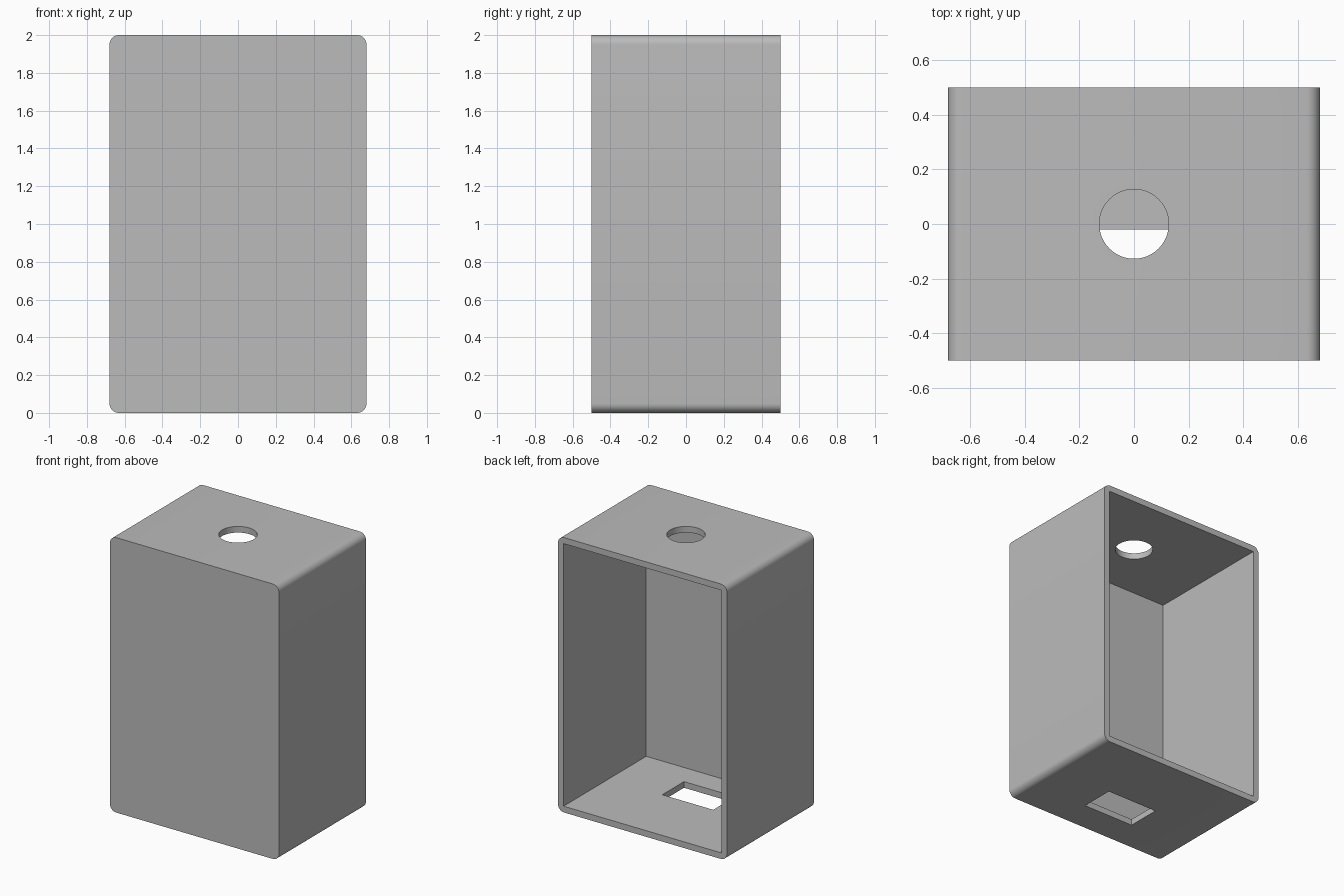
import bpy, bmesh
from mathutils import Matrix

old = bpy.data.objects.get("Cube")
if old:
    bpy.data.objects.remove(old, do_unlink=True)

W, D, H = 1.36, 1.0, 2.0      # outer size
WALL, FRONT, R = 0.045, 0.05, 0.05

grey = bpy.data.materials.new("plain grey")
grey.use_nodes = True
grey.diffuse_color = (0.5, 0.5, 0.5, 1)
grey.node_tree.nodes["Principled BSDF"].inputs["Base Color"].default_value = (0.5, 0.5, 0.5, 1)


def add_object(name, bm):
    mesh = bpy.data.meshes.new(name)
    bm.to_mesh(mesh)
    bm.free()
    mesh.materials.append(grey)
    obj = bpy.data.objects.new(name, mesh)
    bpy.context.collection.objects.link(obj)
    return obj


def box(lo, hi):
    bm = bmesh.new()
    size = [b - a for a, b in zip(lo, hi)]
    mid = [(a + b) / 2 for a, b in zip(lo, hi)]
    bmesh.ops.create_cube(bm, size=1, matrix=Matrix.Translation(mid) @ Matrix.Diagonal((*size, 1)))
    return bm


# Outer block, with the four edges running front to back rounded
bm = box((-W / 2, -D / 2, 0), (W / 2, D / 2, H))
edges = [e for e in bm.edges if abs(e.verts[0].co.y - e.verts[1].co.y) > D / 2]
bmesh.ops.bevel(bm, geom=edges, offset=R, segments=8, profile=0.5, affect='EDGES')
housing = add_object("housing", bm)

# Cavity open at the back
cavity = add_object("cavity_cutter", box((-W / 2 + WALL, -D / 2 + FRONT, WALL),
                                         (W / 2 - WALL, D, H - WALL)))

# Rectangular slot in the floor
slot = add_object("slot_cutter", box((-0.205, -0.27, -0.2), (0.205, -0.02, 0.2)))

# Round hole in the top
bm = bmesh.new()
bmesh.ops.create_cone(bm, cap_ends=True, segments=64, radius1=0.127, radius2=0.127,
                      depth=0.4, matrix=Matrix.Translation((0, 0, H)))
hole = add_object("hole_cutter", bm)

# Cut everything out and drop the cutters
bpy.ops.object.select_all(action='DESELECT')
bpy.context.view_layer.objects.active = housing
housing.select_set(True)
for cutter in (cavity, slot, hole):
    mod = housing.modifiers.new(cutter.name, 'BOOLEAN')
    mod.operation, mod.solver, mod.object = 'DIFFERENCE', 'EXACT', cutter
    bpy.ops.object.modifier_apply(modifier=mod.name)
    bpy.data.objects.remove(cutter, do_unlink=True)

bpy.ops.object.shade_smooth_by_angle(angle=0.5)
